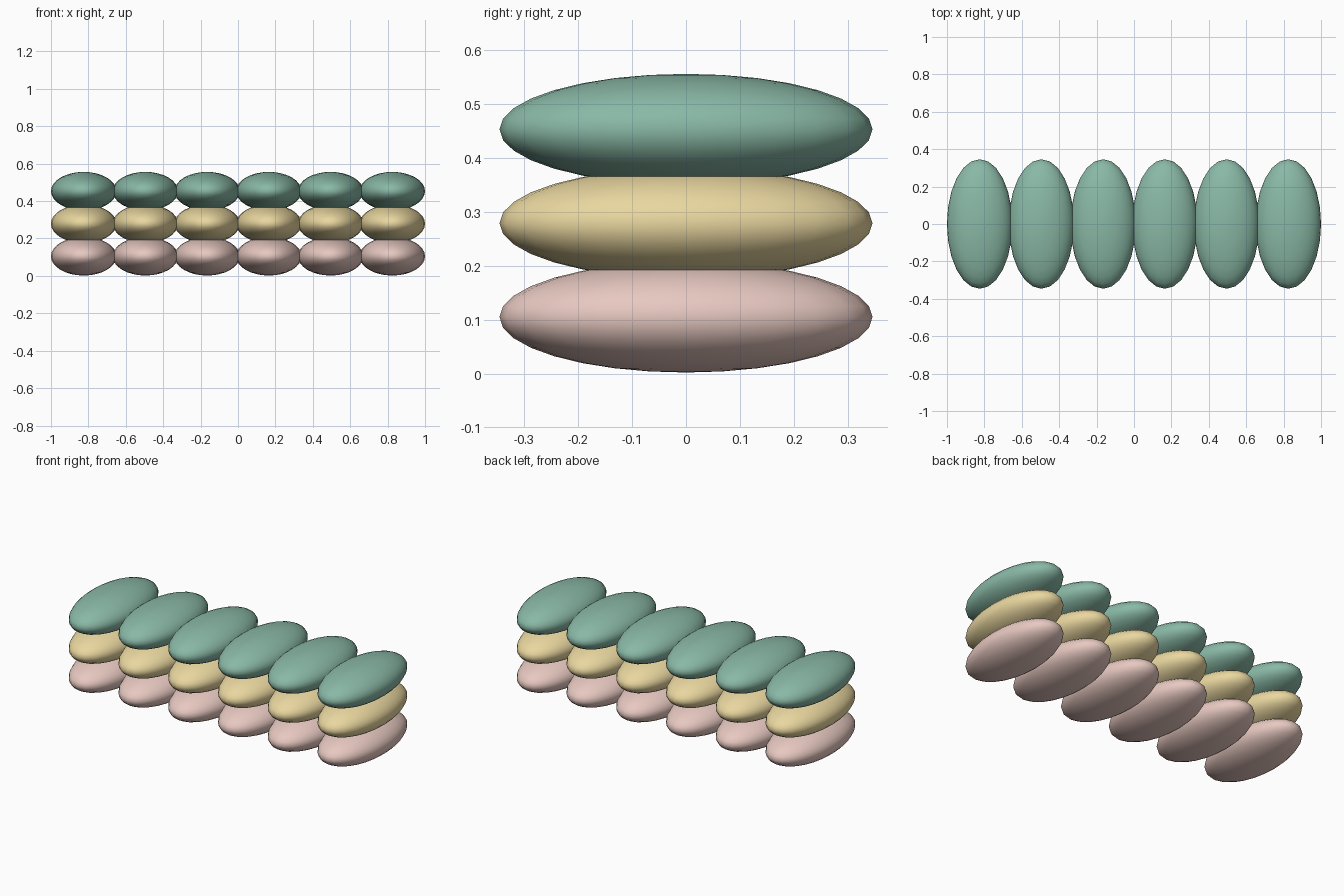
import bpy

if "Cube" in bpy.data.objects:
    bpy.data.objects.remove(bpy.data.objects["Cube"])

ROWS = [
    ("bottom_row", 0.105, (0.80, 0.58, 0.53, 1)),
    ("middle_row", 0.279, (0.82, 0.68, 0.35, 1)),
    ("top_row", 0.453, (0.25, 0.48, 0.38, 1)),
]
COUNT, PITCH = 6, 0.33
RADII = (0.175, 0.346, 0.103)


def pillow(name, x, z, mat):
    bpy.ops.mesh.primitive_uv_sphere_add(segments=24, ring_count=16, radius=1, location=(x, 0, z))
    ob = bpy.context.object
    ob.name = name
    ob.scale = RADII
    bpy.ops.object.transform_apply(location=False, rotation=False, scale=True)
    bpy.ops.object.shade_smooth()
    ob.data.materials.append(mat)


# Three stacked rows of overlapping flattened ellipsoids
for row, z, colour in ROWS:
    mat = bpy.data.materials.new(row + "_colour")
    mat.diffuse_color = colour
    mat.use_nodes = True
    mat.node_tree.nodes["Principled BSDF"].inputs["Base Color"].default_value = mat.diffuse_color
    for i in range(COUNT):
        pillow(f"{row}_pillow_{i + 1}", (i - (COUNT - 1) / 2) * PITCH, z, mat)
